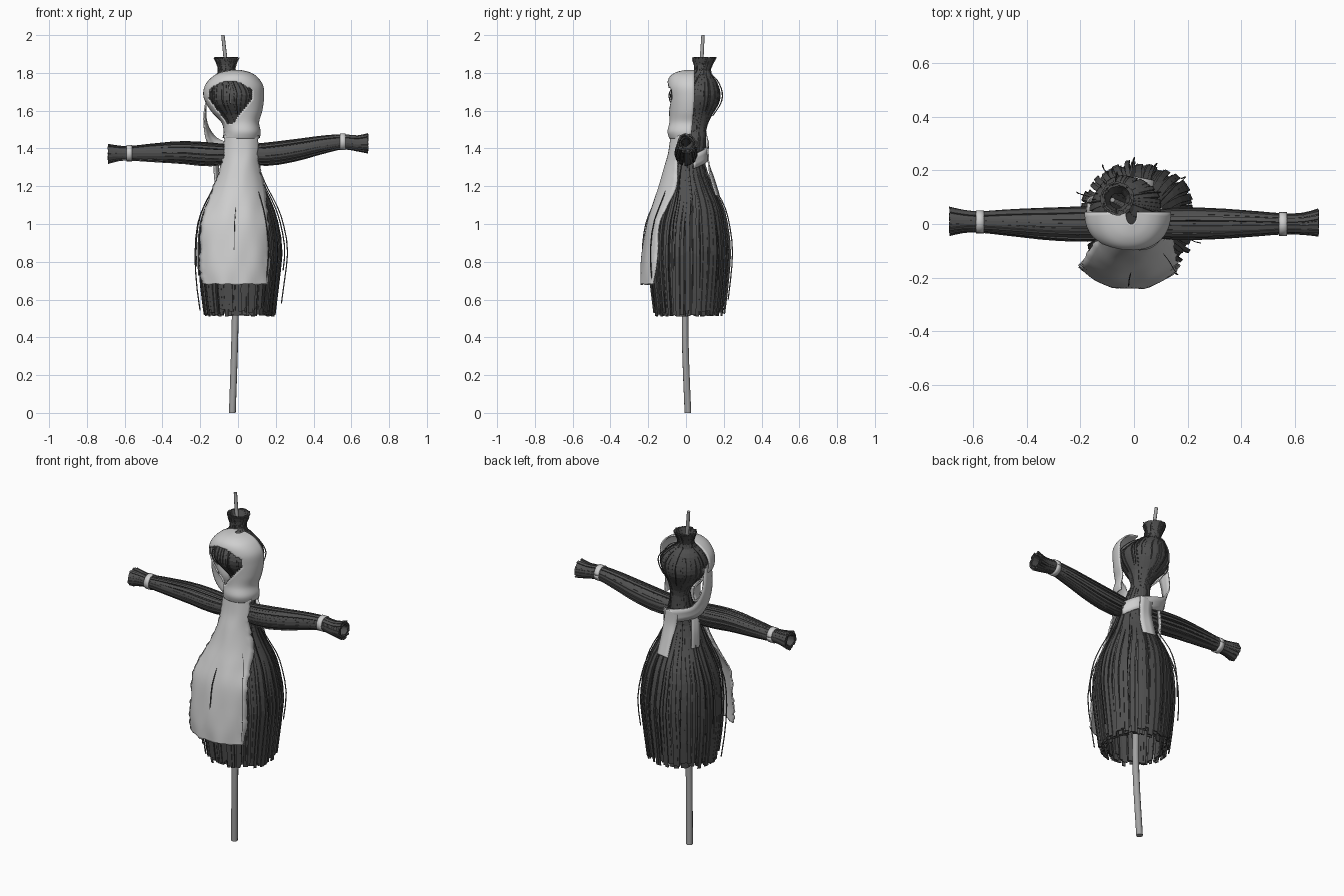
import bpy, bmesh, math, random
from mathutils import Vector

random.seed(7)
if "Cube" in bpy.data.objects:
    bpy.data.objects.remove(bpy.data.objects["Cube"])


def material(name, grey):
    mat = bpy.data.materials.new(name)
    mat.use_nodes = True
    colour = (grey, grey, grey, 1)
    mat.diffuse_color = colour
    mat.node_tree.nodes["Principled BSDF"].inputs["Base Color"].default_value = colour
    return mat


STRAW = material("dark straw", 0.08)
CLOTH = material("pale cloth", 0.62)
WOOD = material("grey wood", 0.36)


def add_mesh(name, verts, faces, mat):
    mesh = bpy.data.meshes.new(name)
    mesh.from_pydata(verts, [], faces)
    mesh.materials.append(mat)
    bm = bmesh.new()
    bm.from_mesh(mesh)
    bmesh.ops.recalc_face_normals(bm, faces=bm.faces)
    bm.to_mesh(mesh)
    bm.free()
    obj = bpy.data.objects.new(name, mesh)
    bpy.context.collection.objects.link(obj)
    return obj


def sample(stations, t):
    """Smooth interpolation through stations, t from 0 to 1."""
    last = len(stations) - 1
    i = min(int(t * last), last - 1)
    f = t * last - i
    p0, p1, p2, p3 = (Vector(stations[max(0, min(last, i + k))]) for k in (-1, 0, 1, 2))
    return p1 + 0.5 * f * (p2 - p0 + f * (2*p0 - 5*p1 + 4*p2 - p3 + f * (3*(p1 - p2) + p3 - p0)))


def bundle(name, stations, count, width, along_x=False, scale=1.0, jitter=0.07, trim=0.03, steps=14):
    """Straw strips laid round an axis; each station is x, y, z, radius."""
    verts, faces = [], []
    for n in range(count):
        angle = math.tau * (n + random.uniform(-0.4, 0.4)) / count
        swell = scale * (1 + random.uniform(-jitter, jitter))
        start, end = random.uniform(0, trim), 1 - random.uniform(0, trim)
        twist, w = random.uniform(-0.12, 0.12), width * random.uniform(0.7, 1.3)
        for s in range(steps):
            p = sample(stations, start + (end - start) * s / (steps - 1))
            a = angle + twist * s / steps
            c, d = math.cos(a), math.sin(a)
            out = Vector((0, c, d)) if along_x else Vector((c, d, 0))
            side = Vector((0, -d, c)) if along_x else Vector((-d, c, 0))
            mid = p.xyz + out * p.w * swell
            base = len(verts)
            for i, j in ((-1, -1), (1, -1), (1, 1), (-1, 1)):
                verts.append(mid + side * w * i / 2 + out * 0.003 * j)
            if s:
                for k in range(4):
                    m = (k + 1) % 4
                    faces.append((base - 4 + k, base - 4 + m, base + m, base + k))
            if s in (0, steps - 1):
                faces.append(tuple(range(base, base + 4)))
    return add_mesh(name, verts, faces, STRAW)


def cloth_sheet(name, rows, keep=lambda c: True):
    """Thin smooth cloth from rows of points."""
    cols = len(rows[0])
    verts = [p for row in rows for p in row]
    faces = []
    for r in range(len(rows) - 1):
        for c in range(cols - 1):
            f = (r*cols + c, r*cols + c + 1, (r+1)*cols + c + 1, (r+1)*cols + c)
            if keep(sum((verts[i] for i in f), Vector()) / 4):
                faces.append(f)
    obj = add_mesh(name, verts, faces, CLOTH)
    bm = bmesh.new()
    bm.from_mesh(obj.data)
    bmesh.ops.delete(bm, geom=[v for v in bm.verts if not v.link_faces], context='VERTS')
    bm.to_mesh(obj.data)
    bm.free()
    obj.data.shade_smooth()
    solid = obj.modifiers.new("thickness", 'SOLIDIFY')
    solid.thickness, solid.offset = 0.008, 0
    return obj


def ribbon(name, stations, width_dirs, width):
    rows = []
    for s in range(25):
        mid = sample(stations, s / 24)
        across = sample(width_dirs, s / 24).normalized() * width / 2
        rows.append([mid + across * k for k in (-1, -0.3, 0.3, 1)])
    return cloth_sheet(name, rows)


# Crooked pole
pole_path = [(-.03, .01, 0, .018), (-.015, -.005, .5, .018), (-.015, .02, 1, .017),
             (-.03, .06, 1.5, .014), (-.08, .09, 2, .009)]
curve = bpy.data.curves.new("pole", 'CURVE')
curve.dimensions, curve.bevel_depth, curve.bevel_resolution = '3D', 1, 3
curve.use_fill_caps = True
spline = curve.splines.new('POLY')
spline.points.add(20)
for i, point in enumerate(spline.points):
    p = sample(pole_path, i / 20)
    point.co, point.radius = (*p.xyz, 1), p.w
curve.materials.append(WOOD)
bpy.context.collection.objects.link(bpy.data.objects.new("pole", curve))

# Straw body and skirt
body = [(0, .05, 1.5, .045), (.01, .03, 1.4, .06), (.01, .01, 1.3, .085), (.01, .015, 1.2, .12),
        (.01, .02, 1.1, .165), (.01, .015, 1, .195), (.015, .015, .86, .21),
        (.01, .015, .7, .2), (.01, .015, .51, .178)]
bundle("straw_body", body, 110, .02, jitter=.06, trim=.04)
bundle("inner_straw_body", body, 80, .024, scale=.87, trim=.04)
bundle("loose_body_straws", body, 12, .003, scale=1.13, trim=.2)

# Straw head with tied tuft
head = [(0, .05, 1.4, .05), (0, .055, 1.5, .048), (-.015, .055, 1.57, .075), (-.03, .05, 1.64, .12),
        (-.03, .05, 1.7, .126), (-.045, .065, 1.76, .09), (-.06, .085, 1.81, .038), (-.062, .095, 1.885, .06)]
bundle("straw_head", head, 70, .018, jitter=.04, steps=18)
bundle("inner_straw_head", head, 50, .02, scale=.85, jitter=.04, steps=18)
bundle("loose_head_straws", [s for s in head if s[2] > 1.5], 8, .003, scale=1.12, trim=.15)

# Straw arms with cloth wrist ties
right_arm = [(-.69, .01, 1.372, .047), (-.635, .01, 1.375, .036), (-.575, .008, 1.375, .033),
             (-.45, .005, 1.378, .043), (-.3, 0, 1.38, .053), (-.15, 0, 1.37, .056), (0, 0, 1.37, .04)]
left_arm = [(.69, .005, 1.428, .047), (.63, 0, 1.427, .036), (.555, 0, 1.435, .034),
            (.45, 0, 1.42, .042), (.3, 0, 1.39, .052), (.15, 0, 1.37, .054), (0, 0, 1.37, .04)]
for side, arm in (("right", right_arm), ("left", left_arm)):
    bundle(side + "_straw_arm", arm, 34, .014, True, jitter=.12, trim=.02)
    bundle(side + "_inner_straw_arm", arm, 24, .014, True, scale=.75, trim=.02)
    x, y, z, r = arm[2]
    ring = []
    for dx in (-.015, 0, .015):
        ring.append([Vector((x + dx, y + math.cos(a) * (r + .006), z + math.sin(a) * (r + .006)))
                     for a in (math.tau * k / 20 for k in range(21))])
    cloth_sheet(side + "_wrist_tie", ring)

# Apron: z, right edge, left edge, front y, edge y
apron = [(1.47, -.07, .108, -.078, -.03), (1.38, -.072, .105, -.09, -.045), (1.3, -.09, .112, -.112, -.045),
         (1.2, -.13, .138, -.14, -.05), (1.1, -.165, .15, -.175, -.095), (1, -.19, .16, -.205, -.14),
         (.87, -.2, .165, -.225, -.15), (.76, -.2, .165, -.236, -.16), (.68, -.185, .16, -.237, -.17)]
rows = []
for s in range(49):
    t = s / 48
    z, right, left, front, edge = (sample([(a[k], 0, 0) for a in apron], t).x for k in range(5))
    row = []
    for c in range(21):
        u = c / 10 - 1
        x = right + (left - right) * c / 20
        if abs(u) == 1:
            x += random.uniform(-.006, .006)
        fold = .004 * math.sin(9 * u + 2 * t) * math.sin(14 * t) * t
        drop = random.uniform(-.005, .005) if s == 48 else 0
        row.append(Vector((x, front + (edge - front) * abs(u) ** 2.5 + fold, z + drop)))
    rows.append(row)
cloth_sheet("apron", rows)

# Hood: z, right edge, left edge, front y, back y
hood = [(1.455, -.078, .112, -.085, .03), (1.49, -.072, .116, -.094, .03), (1.54, -.085, .108, -.084, .035),
        (1.6, -.14, .125, -.087, .04), (1.67, -.178, .134, -.094, .045), (1.73, -.172, .13, -.097, .045),
        (1.775, -.135, .1, -.085, .045), (1.8, -.09, .06, -.05, .045), (1.812, -.03, .01, 0, .045)]
rows = []
for s in range(49):
    z, right, left, front, back = (sample([(a[k], 0, 0) for a in hood], s / 48).x for k in range(5))
    row = []
    for c in range(41):
        a = math.pi * c / 40
        ca, sa = math.cos(a), math.sin(a)
        x = (right + left) / 2 - math.copysign(abs(ca) ** .9, ca) * (left - right) / 2
        row.append(Vector((x, back + (front - back) * max(sa, 0) ** .85, z)))
    rows.append(row)


def outside_face(c):
    """Teardrop face opening, rounded above and pointed below."""
    t = (c.z - 1.53) / .225
    if not 0 < t < 1 or c.y > .02:
        return True
    half = .112 * min(1, 1.5 * t + .12) * min(1, 2.2 * math.sqrt(1 - t))
    return abs(c.x + .042) > half


cloth_sheet("hood", rows, outside_face)

# Scarf tails from the hood round the back
ribbon("scarf_over_back",
       [(-.13, .03, 1.75), (-.168, .04, 1.65), (-.172, .06, 1.53), (-.13, .09, 1.43),
        (-.03, .115, 1.385), (.06, .1, 1.36), (.115, .04, 1.33)],
       [(.1, 1, .1), (0, 1, 0), (.2, 1, .1), (.4, .6, .8), (.1, .1, 1), (0, 0, 1), (0, 0, 1)], .075)
ribbon("hanging_scarf_end",
       [(.01, .115, 1.4), (.02, .12, 1.32), (.03, .14, 1.24), (.035, .168, 1.15)],
       [(1, 0, 0), (1, 0, 0), (1, -.2, 0), (1, -.2, 0)], .08)
ribbon("side_scarf_end",
       [(-.11, .07, 1.4), (-.115, .075, 1.3), (-.11, .07, 1.2)],
       [(.6, 1, 0), (.5, 1, 0), (.4, 1, 0)], .05)
